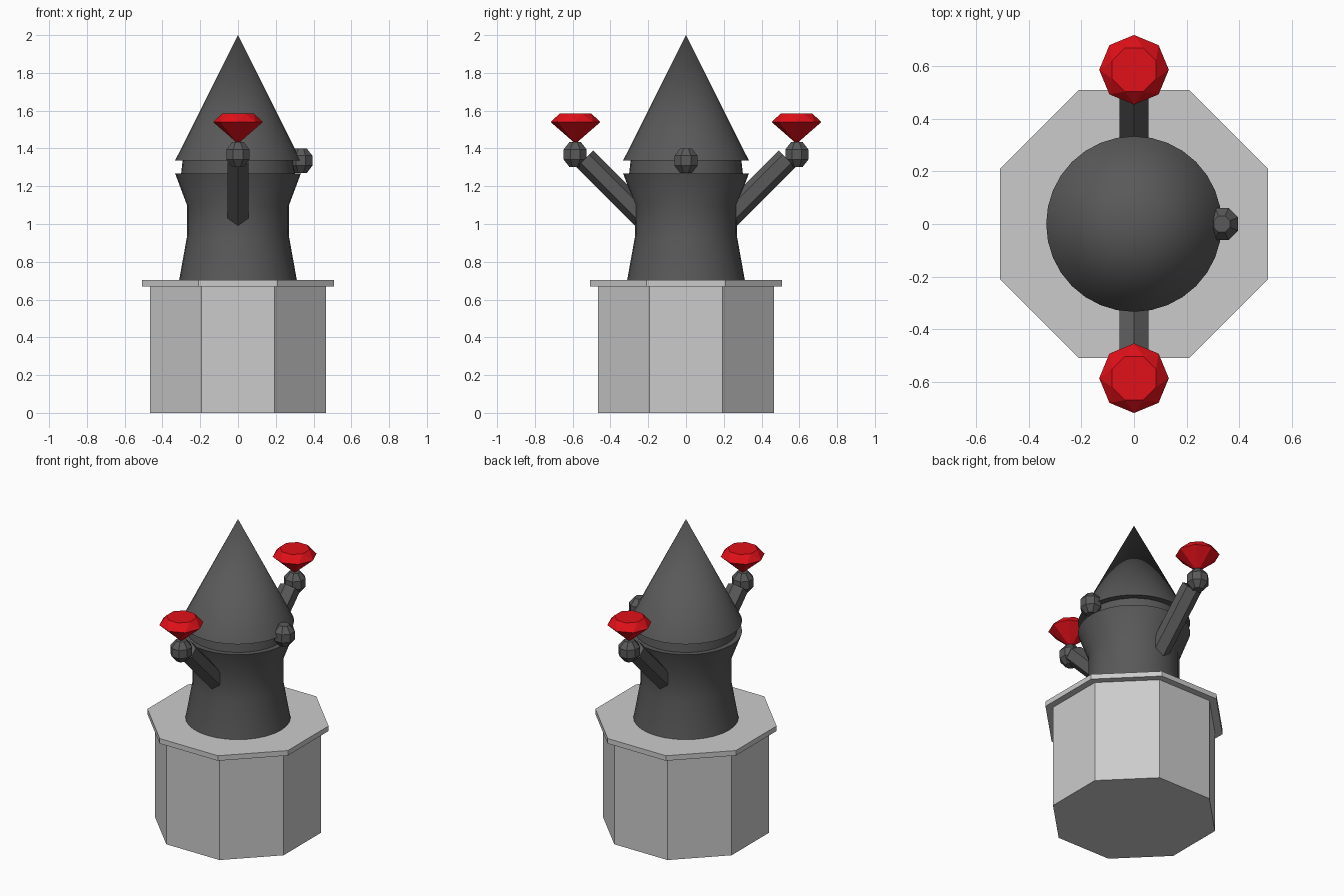
import bpy, bmesh, math
from mathutils import Vector

if "Cube" in bpy.data.objects:
    bpy.data.objects.remove(bpy.data.objects["Cube"])


def material(name, color):
    mat = bpy.data.materials.new(name)
    mat.diffuse_color = color
    mat.use_nodes = True
    mat.node_tree.nodes["Principled BSDF"].inputs["Base Color"].default_value = mat.diffuse_color
    return mat


dark = material("dark_stone", (0.1, 0.1, 0.1, 1))
red = material("red_gem", (0.75, 0.005, 0.01, 1))


def finish(bm, name, mat=None, smooth=False):
    bmesh.ops.recalc_face_normals(bm, faces=bm.faces)
    mesh = bpy.data.meshes.new(name)
    bm.to_mesh(mesh)
    bm.free()
    obj = bpy.data.objects.new(name, mesh)
    bpy.context.collection.objects.link(obj)
    if mat:
        mesh.materials.append(mat)
    if smooth:
        bpy.context.view_layer.objects.active = obj
        obj.select_set(True)
        bpy.ops.object.shade_smooth_by_angle(angle=math.radians(35))
        obj.select_set(False)
    return obj


def lathe(name, profile, sides, mat=None, smooth=False, center=(0, 0, 0), turn=0.0):
    """Closed solid of revolution from (radius, z) points; radius 0 is a tip."""
    bm = bmesh.new()
    rings = []
    for r, z in profile:
        count = sides if r > 0 else 1
        rings.append([bm.verts.new(Vector(center) + Vector((
            r * math.cos(turn + math.tau * i / sides),
            r * math.sin(turn + math.tau * i / sides), z))) for i in range(count)])
    for a, b in zip(rings, rings[1:]):
        for i in range(sides):
            j = (i + 1) % sides
            if len(b) == 1:
                bm.faces.new((a[i], a[j], b[0]))
            else:
                bm.faces.new((a[i], a[j], b[j], b[i]))
    for ring in (rings[0], rings[-1]):
        if len(ring) > 1:
            bm.faces.new(ring)
    return finish(bm, name, mat, smooth)


# Octagonal pedestal and its overhanging slab
flat = math.pi / 8
k = 1 / math.cos(flat)
lathe("pedestal", [(0.465 * k, 0), (0.465 * k, 0.67)], 8, turn=flat)
lathe("pedestal_slab", [(0.508 * k, 0.67), (0.508 * k, 0.703)], 8, turn=flat)

# Figure: flared body, head band, pointed hat
lathe("body", [(0.312, 0.70), (0.27, 0.934), (0.27, 1.10), (0.333, 1.268)], 32, dark, True)
lathe("head", [(0.302, 1.26), (0.293, 1.34)], 32, dark, True)
lathe("hat", [(0.333, 1.336), (0, 2.0)], 32, dark, True)

# Faceted balls for nose and hands
R = 0.066
ball = [(R * 0.5, -R), (R, -R * 0.4), (R, R * 0.4), (R * 0.5, R)]
lathe("nose", ball, 8, dark, center=(0.333, 0, 1.335), turn=flat)


def arm(name, side):
    start, end = Vector((0, side * 0.2, 1.01)), Vector((0, side * 0.535, 1.345))
    axis = (end - start).normalized()
    across, up = Vector((1, 0, 0)), axis.cross(Vector((1, 0, 0)))
    bm = bmesh.new()
    for p in (start, end):
        for i in range(6):
            a = math.tau * (i + 0.5) / 6
            bm.verts.new(p + 0.063 * (math.cos(a) * across + math.sin(a) * up))
    v = list(bm.verts)
    bm.faces.new(v[:6])
    bm.faces.new(v[6:])
    for i in range(6):
        j = (i + 1) % 6
        bm.faces.new((v[i], v[j], v[j + 6], v[i + 6]))
    finish(bm, name, dark)


def gem(name, y):
    bm = bmesh.new()
    bm.verts.new((0, y, 1.425))
    for r, z, off in ((0.132, 1.54, 0), (0.09, 1.585, flat)):
        for i in range(8):
            a = off + math.tau * i / 8
            bm.verts.new((r * math.cos(a), y + r * math.sin(a), z))
    bmesh.ops.convex_hull(bm, input=bm.verts)
    finish(bm, name, red)


# Raised arms, each with a hand holding up a gem
for label, side in (("front", -1), ("back", 1)):
    arm(label + "_arm", side)
    lathe(label + "_hand", ball, 8, dark, center=(0, side * 0.587, 1.368), turn=flat)
    gem(label + "_gem", side * 0.585)
